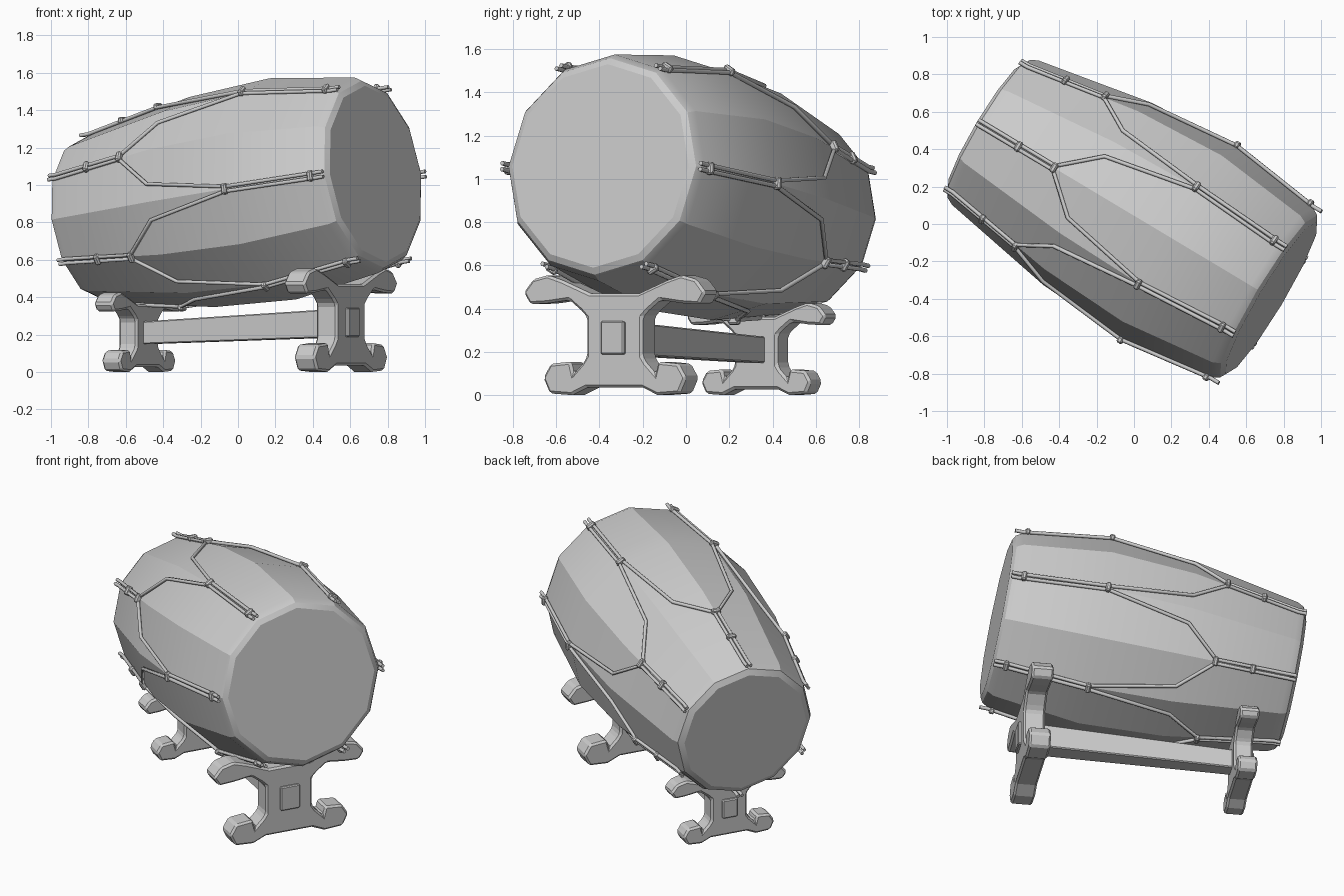
import bpy, bmesh
from math import sin, cos, pi, radians
from mathutils import Matrix, Vector

if "Cube" in bpy.data.objects:
    bpy.data.objects.remove(bpy.data.objects["Cube"])

YAW = Matrix.Rotation(radians(-30.9), 4, 'Z')
DRUM = Matrix.Translation((.019, .033, .943)) @ YAW @ Matrix.Rotation(radians(-7.95), 4, 'Y')
# barrel profile: (position along axis, corner radius)
PROFILE = [(-.955, .395), (-.935, .43), (-.895, .45), (-.25, .567), (.26, .597),
           (.785, .528), (.825, .505), (.842, .475)]
SIDES = 12


def finish(bm, name, matrix=None, smooth=None, bevel=0):
    bmesh.ops.recalc_face_normals(bm, faces=bm.faces)
    me = bpy.data.meshes.new(name)
    bm.to_mesh(me)
    bm.free()
    ob = bpy.data.objects.new(name, me)
    bpy.context.collection.objects.link(ob)
    if matrix:
        ob.matrix_world = matrix
    if bevel:
        m = ob.modifiers.new("bevel", 'BEVEL')
        m.width, m.segments, m.limit_method = bevel, 1, 'ANGLE'
    if smooth:
        bpy.ops.object.select_all(action='DESELECT')
        ob.select_set(True)
        bpy.context.view_layer.objects.active = ob
        bpy.ops.object.shade_smooth_by_angle(angle=radians(smooth))
    return ob


# drum barrel: twelve-sided lathe along local x, closed by the two skins
bm = bmesh.new()
rings = [[bm.verts.new((x, r * sin(2 * pi * k / SIDES), r * cos(2 * pi * k / SIDES)))
          for k in range(SIDES)] for x, r in PROFILE]
for a, b in zip(rings, rings[1:]):
    for k in range(SIDES):
        j = (k + 1) % SIDES
        bm.faces.new((a[k], a[j], b[j], b[k]))
bm.faces.new(rings[0])
bm.faces.new(rings[-1])
finish(bm, "drum_barrel", DRUM, smooth=25)


def surface(x, deg, lift=.010):
    """Point on the faceted barrel; ropes hold their radius past the rims."""
    body = PROFILE[2:6]
    xc = min(max(x, body[0][0]), body[-1][0])
    for (x0, r0), (x1, r1) in zip(body, body[1:]):
        if x0 <= xc <= x1:
            r = r0 + (r1 - r0) * (xc - x0) / (x1 - x0)
            break
    off = (deg % 30) - 15
    r = r * cos(pi / 12) / cos(radians(off)) + lift
    a = radians(deg)
    return Vector((x, r * sin(a), r * cos(a)))


# tension ropes: paired at both rims, forking across the belly
cu = bpy.data.curves.new("tension_ropes", 'CURVE')
cu.dimensions, cu.bevel_depth, cu.bevel_resolution = '3D', .011, 1
cu.use_fill_caps = True
for i in range(6):
    base = 30 + 60 * i
    for s in (-1, 1):
        path = [(.835, 1.5), (.785, 1.5), (.26, 1.2), (-.25, 10), (-.45, 28.7),
                (-.895, 28.4), (-.945, 28.4)]
        sp = cu.splines.new('POLY')
        sp.points.add(len(path) - 1)
        for p, (x, d) in zip(sp.points, path):
            p.co = (*surface(x, base + s * d), 1)
ropes = bpy.data.objects.new("tension_ropes", cu)
ropes.matrix_world = DRUM
bpy.context.collection.objects.link(ropes)

# rope binding clips
bm = bmesh.new()
for i in range(6):
    for d, xs in ((30, (.26, .76)), (60, (-.45, -.68))):
        for x in xs:
            deg = d + 60 * i
            M = (Matrix.Translation(surface(x, deg, .012))
                 @ Matrix.Rotation(radians(-deg), 4, 'X')
                 @ Matrix.Diagonal((.03, .058, .036, 1)))
            bmesh.ops.create_cube(bm, size=1, matrix=M)
finish(bm, "rope_clips", DRUM, bevel=.008)

# trestle half outline: (sideways, height)
HALF = [(.13, .47), (.28, .53), (.36, .555), (.44, .535), (.49, .475), (.455, .42),
        (.36, .425), (.245, .44), (.18, .39), (.15, .36), (.15, .18), (.17, .15),
        (.22, .1), (.235, .155), (.345, .145), (.385, .08), (.35, .008), (.23, 0), (.15, .035)]


def trestle(name, loc, k, t):
    M = Matrix.Translation(loc) @ YAW
    outline = [(y * k, z * k) for y, z in HALF]
    outline += [(-y, z) for y, z in reversed(outline)]
    bm = bmesh.new()
    f = bm.faces.new([bm.verts.new((-t / 2, y, z)) for y, z in outline])
    ext = bmesh.ops.extrude_face_region(bm, geom=[f])
    bmesh.ops.translate(bm, vec=(t, 0, 0),
                        verts=[v for v in ext['geom'] if isinstance(v, bmesh.types.BMVert)])
    finish(bm, name, M, bevel=.012)


FRONT, BACK, K = Vector((.55, -.30, 0)), Vector((-.53, .35, 0)), .77
trestle("front_trestle", FRONT, 1, .13)
trestle("back_trestle", BACK, K, .115)

# tapered crossbeam whose ends pass through both trestles
bm = bmesh.new()
n = (FRONT - BACK).normalized()
side = Vector((-n.y, n.x, 0))
loops = []
for p, k in ((BACK - n * .075, K), (FRONT + n * .083, 1)):
    loops.append([bm.verts.new(p + side * (a * .062 * k) + Vector((0, 0, (.265 + b * .077) * k)))
                  for a, b in ((-1, -1), (1, -1), (1, 1), (-1, 1))])
for l in loops:
    bm.faces.new(l)
for i in range(4):
    j = (i + 1) % 4
    bm.faces.new((loops[0][i], loops[0][j], loops[1][j], loops[1][i]))
finish(bm, "crossbeam", bevel=.006)
